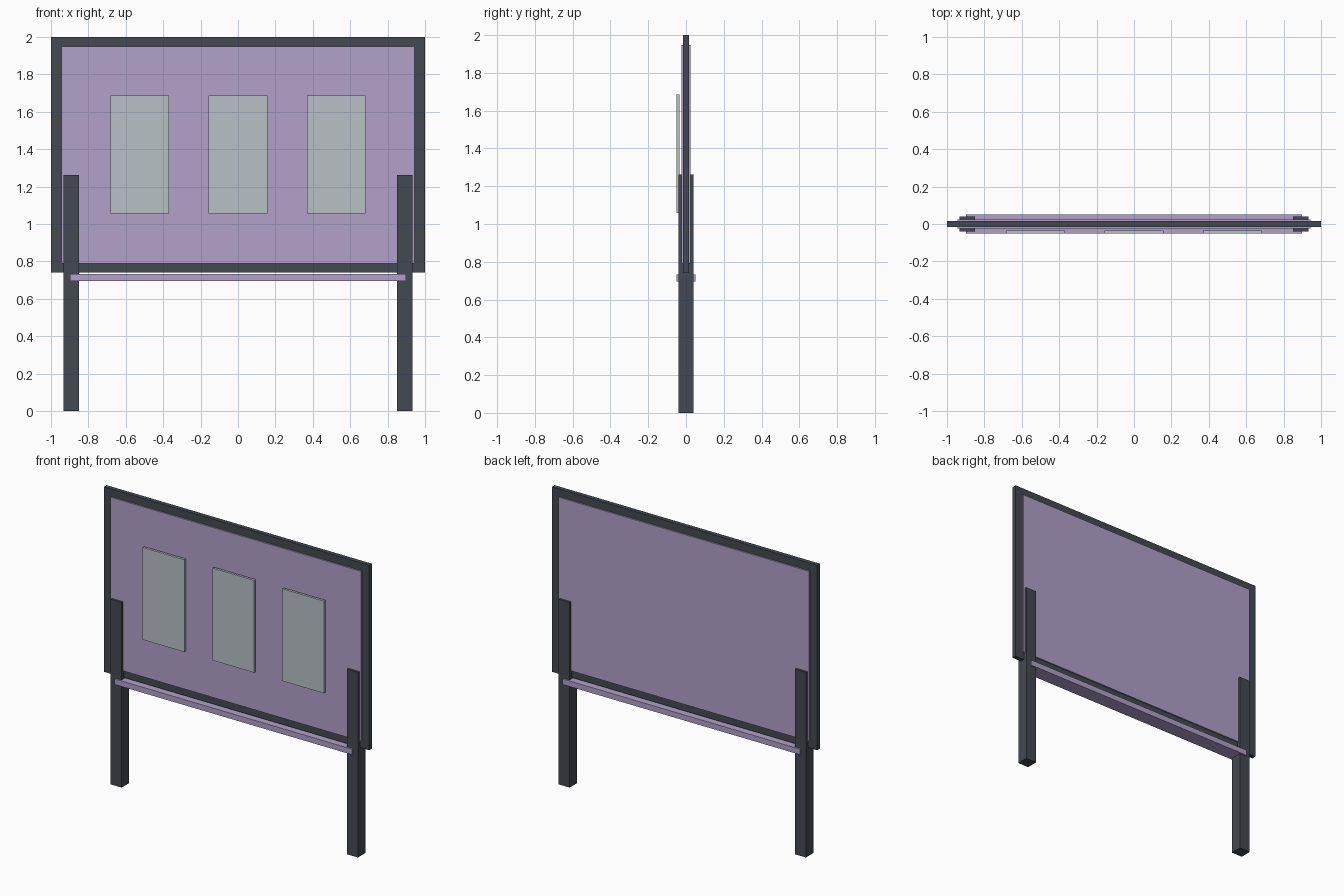
import bpy
import bmesh
from mathutils import Vector

if "Cube" in bpy.data.objects:
    bpy.data.objects.remove(bpy.data.objects["Cube"])


def material(name, rgb):
    """Flat material from 0-255 display values."""
    lin = []
    for c in rgb:
        c /= 255
        lin.append(c / 12.92 if c <= 0.04045 else ((c + 0.055) / 1.055) ** 2.4)
    m = bpy.data.materials.new(name)
    m.diffuse_color = (*lin, 1)
    m.use_nodes = True
    m.node_tree.nodes["Principled BSDF"].inputs["Base Color"].default_value = m.diffuse_color
    return m


dark = material("dark_grey", (68, 73, 81))
lilac = material("lilac", (177, 161, 202))
paper = material("pale_grey", (185, 193, 198))


def box(name, x, y, z, mat):
    """Box from (min, max) ranges on each axis."""
    bm = bmesh.new()
    bmesh.ops.create_cube(bm, size=1)
    size = Vector([r[1] - r[0] for r in (x, y, z)])
    mid = Vector([(r[0] + r[1]) / 2 for r in (x, y, z)])
    bmesh.ops.scale(bm, vec=size, verts=bm.verts)
    bmesh.ops.translate(bm, vec=mid, verts=bm.verts)
    me = bpy.data.meshes.new(name)
    bm.to_mesh(me)
    bm.free()
    me.materials.append(mat)
    ob = bpy.data.objects.new(name, me)
    bpy.context.collection.objects.link(ob)
    return ob


# Board panel, slightly thicker than its frame
box("board_panel", (-0.944, 0.944), (-0.025, 0.025), (0.79, 1.948), lilac)

# Frame rails around the board
fy = (-0.015, 0.015)
box("frame_top", (-1, 1), fy, (1.948, 2.0), dark)
box("frame_bottom", (-1, 1), fy, (0.74, 0.79), dark)

# Frame sides and legs, on both sides
for side, s in (("left", -1), ("right", 1)):
    box("frame_" + side, sorted((s * 0.944, s)), fy, (0.79, 1.948), dark)
    box("leg_" + side, sorted((s * 0.85, s * 0.932)), (-0.04, 0.04), (0, 1.262), dark)

# Tray running below the board
box("tray", (-0.897, 0.897), (-0.051, 0.051), (0.695, 0.733), lilac)

# Notice sheets on the front
for i in (-1, 0, 1):
    cx = i * 0.526
    box(f"notice_{i + 2}", (cx - 0.157, cx + 0.157), (-0.051, -0.035), (1.057, 1.686), paper)
